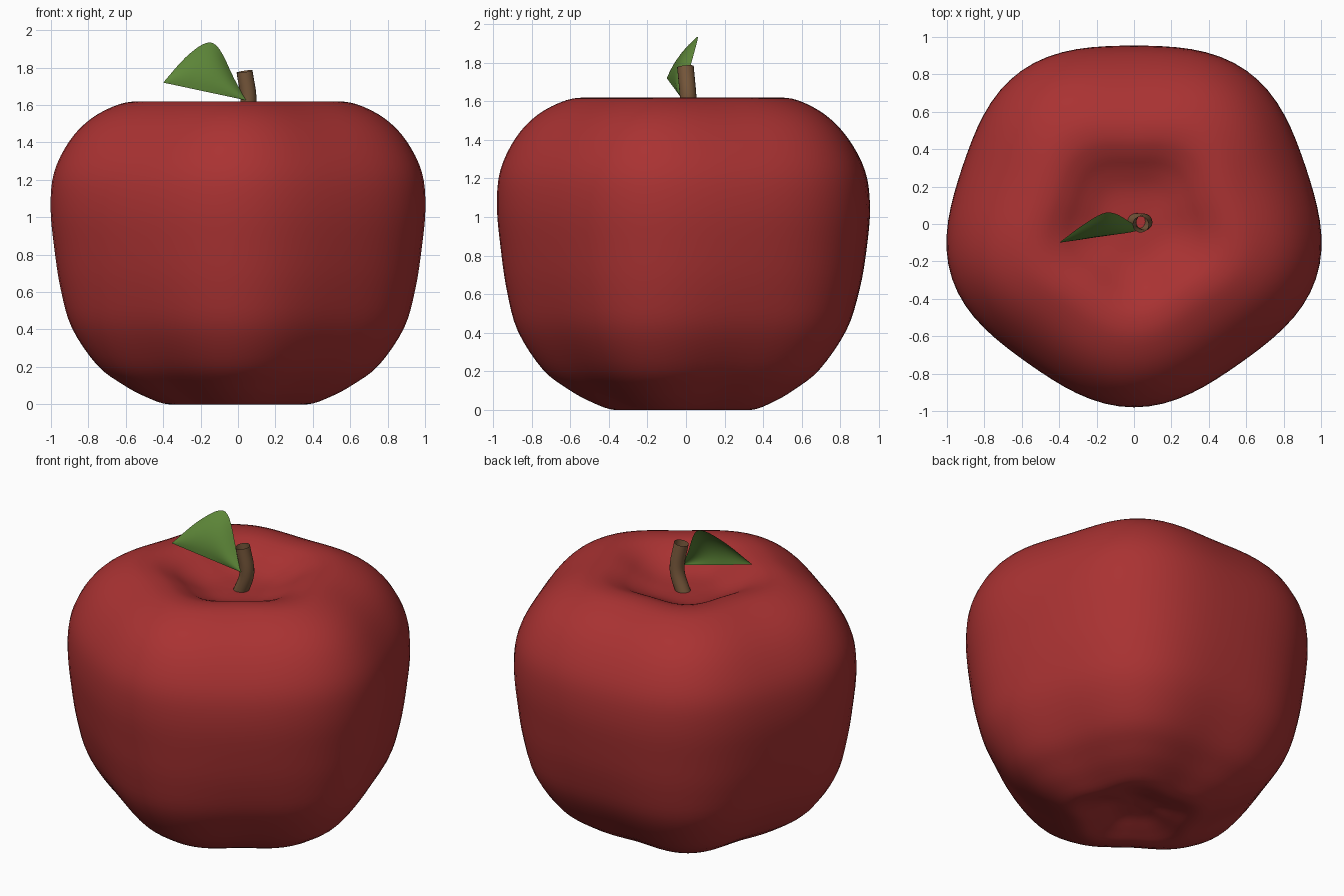
import bpy
import math
from mathutils import Vector

cube = bpy.data.objects.get("Cube")
if cube:
    bpy.data.objects.remove(cube, do_unlink=True)


def material(name, rgb):
    mat = bpy.data.materials.new(name)
    mat.use_nodes = True
    mat.diffuse_color = (*rgb, 1)
    mat.node_tree.nodes["Principled BSDF"].inputs["Base Color"].default_value = (*rgb, 1)
    return mat


def grid_object(name, rows, mat, closed=False, levels=0):
    """Skin equal-length rows of points with quads."""
    n = len(rows[0])
    verts = [p for row in rows for p in row]
    faces = []
    for i in range(len(rows) - 1):
        for j in range(n if closed else n - 1):
            k = (j + 1) % n
            faces.append((i * n + j, i * n + k, (i + 1) * n + k, (i + 1) * n + j))
    mesh = bpy.data.meshes.new(name)
    mesh.from_pydata(verts, [], faces)
    mesh.materials.append(mat)
    mesh.shade_smooth()
    obj = bpy.data.objects.new(name, mesh)
    bpy.context.collection.objects.link(obj)
    if levels:
        sub = obj.modifiers.new("smooth", "SUBSURF")
        sub.levels = sub.render_levels = levels
    return obj


def spline(points, steps):
    """Catmull-Rom curve through the points."""
    pts = [Vector(p) for p in points]
    pts = [2 * pts[0] - pts[1]] + pts + [2 * pts[-1] - pts[-2]]
    out = []
    for a, b, c, d in zip(pts, pts[1:], pts[2:], pts[3:]):
        for s in range(steps):
            t = s / steps
            out.append(0.5 * (2 * b + (c - a) * t + (2 * a - 5 * b + 4 * c - d) * t * t
                              + (3 * b - a - 3 * c + d) * t ** 3))
    return out + [pts[-2]]


red = material("apple red", (0.40, 0.032, 0.032))
brown = material("stem brown", (0.19, 0.10, 0.045))
green = material("leaf green", (0.11, 0.24, 0.04))

# Apple body: five-lobed rings following a dimpled profile of radius and height
profile = [(0.003, 0.07), (0.12, 0.06), (0.24, 0.025), (0.36, 0.0), (0.48, 0.04),
           (0.60, 0.105), (0.74, 0.21), (0.88, 0.41), (0.945, 0.62), (0.98, 0.83),
           (1.0, 1.05), (0.978, 1.24), (0.89, 1.41), (0.77, 1.53), (0.62, 1.605),
           (0.50, 1.618), (0.40, 1.59), (0.30, 1.54), (0.18, 1.50), (0.003, 1.49)]
SEGMENTS = 80


def body_ring(r, z):
    lobe = 0.027 * (1 + 1.2 * ((z - 0.9) / 0.8) ** 2)
    ring = []
    for i in range(SEGMENTS):
        a = math.tau * i / SEGMENTS
        rad = r * (0.967 + lobe * math.cos(5 * (a + math.pi / 2)))
        ring.append((1.028 * rad * math.cos(a), rad * math.sin(a) + 0.015 * r, z))
    return ring


grid_object("apple_body", [body_ring(p.x, p.y) for p in
            spline([(r, z, 0) for r, z in profile], 4)], red, closed=True)

# Stem: a bent open tube
path = spline([(0, 0.015, 1.46), (0.055, 0.012, 1.61), (0.035, -0.003, 1.78)], 5)
rings = []
for i, p in enumerate(path):
    tangent = (path[min(i + 1, len(path) - 1)] - path[max(i - 1, 0)]).normalized()
    side = Vector((0, 1, 0)).cross(tangent).normalized()
    other = tangent.cross(side)
    rings.append([p + 0.043 * (math.cos(a) * side + math.sin(a) * other)
                  for a in (math.tau * k / 20 for k in range(20))])
grid_object("stem", rings, brown, closed=True)

# Leaf: a curved blade between a straight lower edge and an arched upper edge
tip, base = Vector((-0.40, -0.10, 1.72)), Vector((0.045, -0.03, 1.625))
arch = spline([tip, (-0.28, -0.01, 1.855), (-0.17, 0.055, 1.932), (-0.10, 0.055, 1.90),
               (-0.02, 0.01, 1.74), base], 4)
rows = []
for i, top in enumerate(arch):
    t = i / (len(arch) - 1)
    low = tip.lerp(base, t)
    rows.append([low.lerp(top, s / 8)
                 + Vector((0, -0.16, 0)) * (s / 8) * (1 - s / 8) * math.sin(math.pi * t)
                 for s in range(9)])
grid_object("leaf", rows, green)
